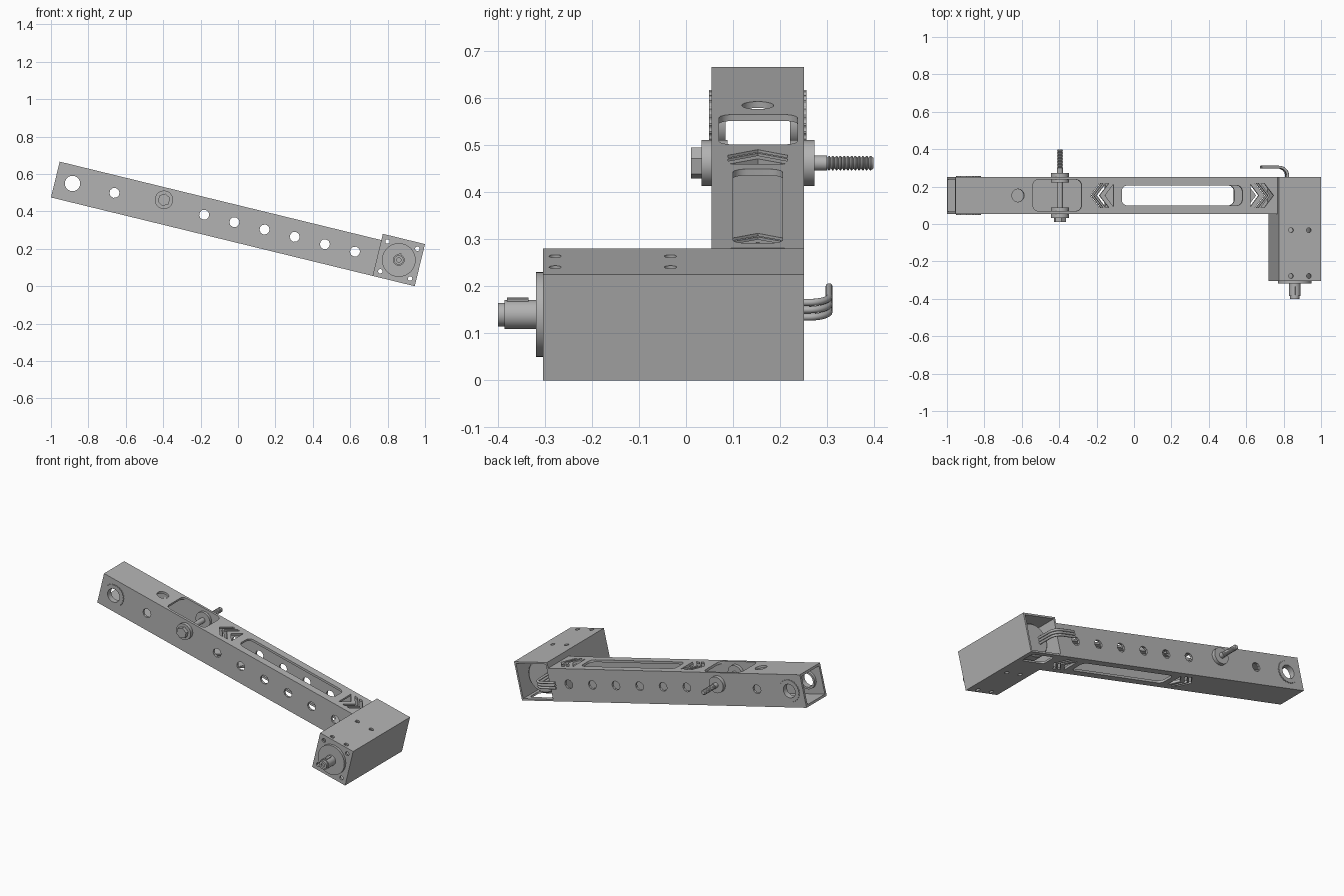
import bpy, bmesh, math
from mathutils import Matrix, Vector

if "Cube" in bpy.data.objects:
    bpy.data.objects.remove(bpy.data.objects["Cube"])

grey = bpy.data.materials.new("metal_grey")
grey.use_nodes = True
grey.diffuse_color = (0.45, 0.45, 0.45, 1)
grey.node_tree.nodes["Principled BSDF"].inputs["Base Color"].default_value = (0.45, 0.45, 0.45, 1)

# Arm frame: x runs along the sloping arm, y is depth, z is across the arm
FRAME = Matrix.Translation((-1, 0, 0.4745)) @ Matrix.Rotation(math.radians(13.71), 4, 'Y')
ARM, BOX = 0.197, 0.2316
BACK, ARM_FRONT, BOX_FRONT = 0.251, 0.054, -0.304
MID_Y = (BACK + ARM_FRONT) / 2
BOX_START, BOX_END = 1.77, 2.002
MOTOR = ((BOX_START + BOX_END) / 2, BOX / 2)


def finish(name, bm, smooth=False):
    bmesh.ops.recalc_face_normals(bm, faces=bm.faces)
    mesh = bpy.data.meshes.new(name)
    bm.to_mesh(mesh)
    bm.free()
    mesh.materials.append(grey)
    obj = bpy.data.objects.new(name, mesh)
    bpy.context.collection.objects.link(obj)
    obj.matrix_world = FRAME
    if smooth:
        shade(obj)
    return obj


def shade(obj):
    bpy.ops.object.select_all(action='DESELECT')
    obj.select_set(True)
    bpy.context.view_layer.objects.active = obj
    bpy.ops.object.shade_smooth_by_angle(angle=math.radians(35))


def prism(bm, outline, lo, hi, axis='y'):
    """Extrude a flat outline along depth (y) or across the arm (z)."""
    def at(p, d):
        return (p[0], d, p[1]) if axis == 'y' else (p[0], p[1], d)
    a = [bm.verts.new(at(p, lo)) for p in outline]
    b = [bm.verts.new(at(p, hi)) for p in outline]
    bm.faces.new(a)
    bm.faces.new(b[::-1])
    for i in range(len(a)):
        j = (i + 1) % len(a)
        bm.faces.new((a[i], b[i], b[j], a[j]))


def circle(cx, cy, r, n=24):
    return [(cx + r * math.cos(math.tau * (i + 0.5) / n),
             cy + r * math.sin(math.tau * (i + 0.5) / n)) for i in range(n)]


def rect(x0, x1, y0, y1, r=0):
    if not r:
        return [(x0, y0), (x1, y0), (x1, y1), (x0, y1)]
    corners = [(x1 - r, y1 - r), (x0 + r, y1 - r), (x0 + r, y0 + r), (x1 - r, y0 + r)]
    return [(cx + r * math.cos(math.pi / 2 * (q + s / 6)), cy + r * math.sin(math.pi / 2 * (q + s / 6)))
            for q, (cx, cy) in enumerate(corners) for s in range(7)]


def solid(name, outline, lo, hi, axis='y', smooth=False):
    bm = bmesh.new()
    prism(bm, outline, lo, hi, axis)
    return finish(name, bm, smooth)


def lathe(name, center, profile, closed=False, n=40, teeth_from=None):
    """Turn (radius, y) points about a depth axis; optional toothed rim."""
    bm = bmesh.new()
    rings = []
    for r, y in profile:
        ring = []
        for i in range(n):
            k = 0.95 if teeth_from and r > teeth_from and i % 4 < 2 else 1
            t = math.tau * i / n
            ring.append(bm.verts.new((center[0] + k * r * math.cos(t), y, center[1] + k * r * math.sin(t))))
        rings.append(ring)
    pairs = list(zip(rings, rings[1:])) + ([(rings[-1], rings[0])] if closed else [])
    for a, b in pairs:
        for i in range(n):
            j = (i + 1) % n
            bm.faces.new((a[i], a[j], b[j], b[i]))
    if not closed:
        bm.faces.new(rings[0])
        bm.faces.new(rings[-1])
    return finish(name, bm, True)


def carve(obj, cutters):
    """Subtract the cutters for good, then discard them."""
    for c in cutters:
        m = obj.modifiers.new("cut", 'BOOLEAN')
        m.operation, m.solver, m.object = 'DIFFERENCE', 'EXACT', c
    bpy.context.view_layer.update()
    ev = obj.evaluated_get(bpy.context.evaluated_depsgraph_get())
    mesh = bpy.data.meshes.new_from_object(ev)
    obj.modifiers.clear()
    obj.data = mesh
    for c in cutters:
        bpy.data.objects.remove(c)
    shade(obj)


# Square tube arm
arm = solid("arm_tube", rect(0, BOX_START + 0.004, 0, ARM), ARM_FRONT, BACK)
WALL = 0.014
bore = solid("bore_cutter", rect(-0.1, BOX_START - 0.01, WALL, ARM - WALL), ARM_FRONT + WALL, BACK - WALL)

# Side holes through both walls, with bores for the bearings and bolt
PIVOT, BOLT = (0.094, 0.1), (0.59, 0.131)
bm = bmesh.new()
for u in [0.324] + [0.818 + 0.166 * i for i in range(6)]:
    prism(bm, circle(u, 0.104, 0.027, 10), -0.1, 0.4)
prism(bm, circle(*PIVOT, 0.052, 40), -0.1, 0.4)
prism(bm, circle(*BOLT, 0.046, 32), -0.1, 0.4)
side_cut = finish("side_cutter", bm)

# Long slot and mirrored arrow cuts through top and bottom, access openings in the top
bm = bmesh.new()
SLOT_MID = 1.245
prism(bm, rect(0.914, 1.578, MID_Y - 0.053, MID_Y + 0.053, 0.03), -0.1, 0.3, 'z')
for s in (-1, 1):
    def arrow(points):
        prism(bm, [(SLOT_MID + s * d, MID_Y + h) for d, h in points], -0.1, 0.3, 'z')
    for tip in (0.505, 0.473):
        arrow([(tip, 0), (tip - 0.05, 0.063), (tip - 0.07, 0.063),
               (tip - 0.02, 0), (tip - 0.07, -0.063), (tip - 0.05, -0.063)])
    arrow([(0.423, 0), (0.377, 0.06), (0.377, -0.06)])
prism(bm, rect(0.425, 0.693, 0.07, 0.237, 0.03), 0.17, 0.3, 'z')
prism(bm, circle(0.343, MID_Y, 0.034, 32), 0.1, 0.3, 'z')
top_cut = finish("top_cutter", bm)
carve(arm, [bore, side_cut, top_cut])

# Motor housing: open at the back, screw holes above and below, cable window beneath
housing = solid("motor_housing", rect(BOX_START, BOX_END, 0, BOX), BOX_FRONT, BACK)
T = 0.011
cavity = solid("cavity_cutter", rect(BOX_START + T, BOX_END - T, T, BOX - T), BOX_FRONT + T, 0.4)
bm = bmesh.new()
for u in (-0.049, 0.049):
    for y in (-0.278, -0.033):
        prism(bm, circle(MOTOR[0] + u, y, 0.013, 16), -0.1, 0.4, 'z')
prism(bm, rect(1.805, 1.967, 0.13, 0.222, 0.02), -0.1, 0.06, 'z')
screw_cut = finish("screw_cutter", bm)
bm = bmesh.new()
for a in (-0.082, 0.082):
    for b in (-0.082, 0.082):
        prism(bm, circle(MOTOR[0] + a, MOTOR[1] + b, 0.012, 16), -0.4, -0.2)
face_cut = finish("face_cutter", bm)
carve(housing, [cavity, screw_cut, face_cut])

# Motor body, front boss and stepped output shaft with its key
lathe("motor_body", MOTOR, [(0.09, BOX_FRONT + T), (0.1, -0.27), (0.1, 0.165), (0.092, 0.175)], n=48)
lathe("motor_boss", MOTOR, [(0.09, BOX_FRONT + 0.002), (0.09, -0.319)], n=48)
lathe("output_shaft", MOTOR, [(0.031, -0.315), (0.031, -0.386), (0.025, -0.386),
                              (0.025, -0.4), (0.012, -0.4), (0.012, -0.39)], n=32)
solid("shaft_key", rect(MOTOR[0] - 0.006, MOTOR[0] + 0.006, MOTOR[1] + 0.02, MOTOR[1] + 0.036), -0.38, -0.335)

# Pivot bearings, one in each side wall
for name, face, out in (("front_bearing", ARM_FRONT, -1), ("back_bearing", BACK, 1)):
    lathe(name, PIVOT, [(0.041, face - out * 0.03), (0.053, face - out * 0.03), (0.053, face),
                        (0.068, face), (0.068, face + out * 0.005), (0.041, face + out * 0.005)],
          closed=True, n=96, teeth_from=0.06)

# Cross bolt with hex head, bushings and threaded end
for name, lo, hi in (("front_bushing", 0.033, 0.088), ("back_bushing", 0.221, 0.273)):
    lathe(name, BOLT, [(0.049, lo), (0.049, hi)])
solid("bolt_head", circle(*BOLT, 0.034, 6), 0.011, 0.034)
lathe("bolt_shank", BOLT, [(0.016, 0.03), (0.016, 0.3)], n=24)
thread = []
for i in range(12):
    y = 0.3 + i * 0.008
    thread += [(0.0115, y), (0.0155, y + 0.003), (0.0155, y + 0.005)]
lathe("bolt_thread", BOLT, thread + [(0.0115, 0.398)], n=20)

# Three motor wires, bending towards the arm
for i in range(3):
    v = MOTOR[1] + (i - 1) * 0.016
    curve = bpy.data.curves.new("wire", 'CURVE')
    curve.dimensions = '3D'
    curve.bevel_depth, curve.bevel_resolution = 0.0075, 3
    sp = curve.splines.new('BEZIER')
    path = [(1.845, 0.17, v), (1.843, 0.26, v), (1.795, 0.304, v), (1.7, 0.304, v)]
    hand = [(0, 0.02, 0), (0, 0.024, 0), (-0.026, 0, 0), (-0.03, 0, 0)]
    sp.bezier_points.add(3)
    for p, co, h in zip(sp.bezier_points, path, hand):
        p.co = co
        p.handle_left, p.handle_right = Vector(co) - Vector(h), Vector(co) + Vector(h)
    curve.use_fill_caps = True
    curve.materials.append(grey)
    wire = bpy.data.objects.new("motor_wire_%d" % (i + 1), curve)
    bpy.context.collection.objects.link(wire)
    wire.matrix_world = FRAME
